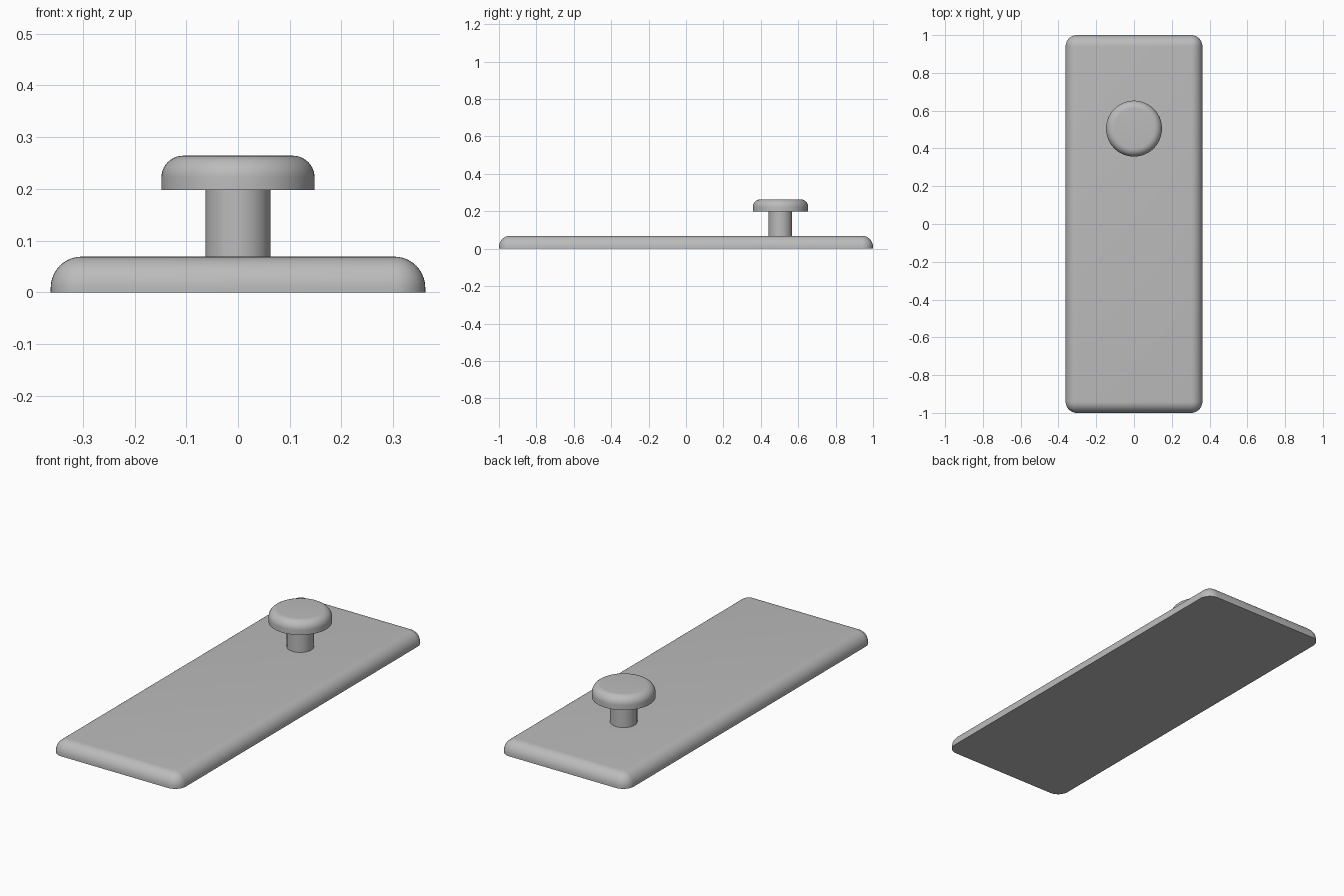
import bpy, bmesh, math
from mathutils import Matrix

cube = bpy.data.objects.get("Cube")
if cube:
    bpy.data.objects.remove(cube, do_unlink=True)

grey = bpy.data.materials.new("plain grey")
grey.use_nodes = True
colour = (0.5, 0.5, 0.5, 1)
grey.diffuse_color = colour
grey.node_tree.nodes["Principled BSDF"].inputs["Base Color"].default_value = colour


def finish(name, bm, radius):
    """Round every sharp edge above the base, then smooth the shading."""
    base = min(v.co.z for v in bm.verts)
    edges = [e for e in bm.edges
             if max(v.co.z for v in e.verts) > base + 0.001
             and e.calc_face_angle(0) > math.radians(30)]
    if radius:
        bmesh.ops.bevel(bm, geom=edges, offset=radius, segments=10,
                        profile=0.5, affect='EDGES', clamp_overlap=True)
    mesh = bpy.data.meshes.new(name)
    bm.to_mesh(mesh)
    bm.free()
    mesh.materials.append(grey)
    obj = bpy.data.objects.new(name, mesh)
    bpy.context.collection.objects.link(obj)
    bpy.ops.object.select_all(action='DESELECT')
    obj.select_set(True)
    bpy.context.view_layer.objects.active = obj
    bpy.ops.object.shade_smooth_by_angle(angle=math.radians(30))
    return obj


def cylinder(name, radius, bottom, top, y, rounding=0):
    bm = bmesh.new()
    bmesh.ops.create_cone(bm, cap_ends=True, segments=64, radius1=radius,
                          radius2=radius, depth=top - bottom,
                          matrix=Matrix.Translation((0, y, (bottom + top) / 2)))
    return finish(name, bm, rounding)


# Base plate with rounded upper edges and corners
bm = bmesh.new()
bmesh.ops.create_cube(bm, size=1)
bmesh.ops.scale(bm, vec=(0.724, 2, 0.069), verts=bm.verts)
bmesh.ops.translate(bm, vec=(0, 0, 0.0345), verts=bm.verts)
finish("base_plate", bm, 0.06)

# Knob on its stem
KNOB_Y = 0.505
cylinder("knob_stem", 0.063, 0.06, 0.205, KNOB_Y)
cylinder("knob_cap", 0.148, 0.198, 0.264, KNOB_Y, 0.042)
